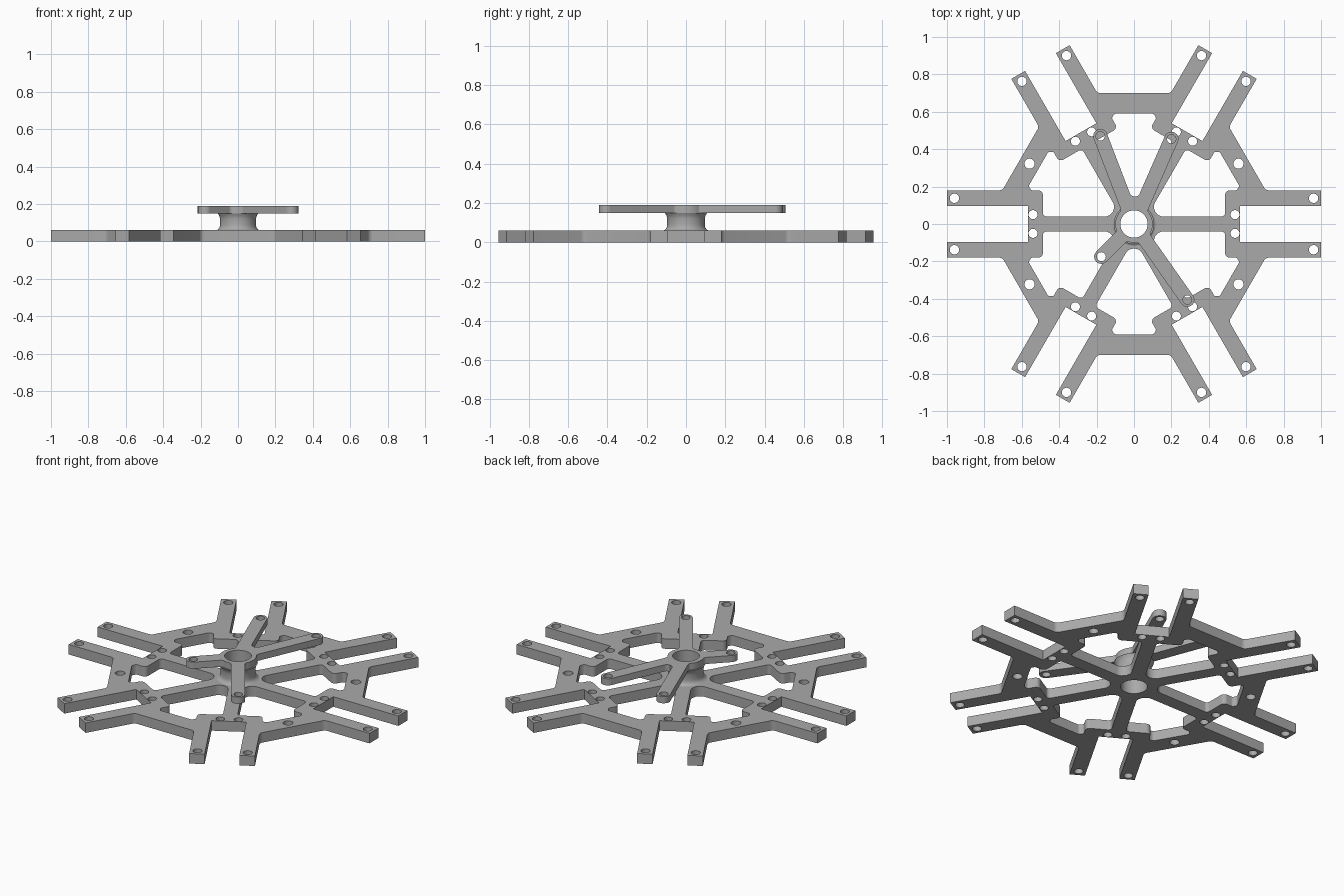
import bpy, bmesh, math
from mathutils import Vector

if "Cube" in bpy.data.objects:
    bpy.data.objects.remove(bpy.data.objects["Cube"])

grey = bpy.data.materials.new("light_grey")
grey.diffuse_color = (0.4, 0.4, 0.4, 1)
grey.use_nodes = True
grey.node_tree.nodes["Principled BSDF"].inputs["Base Color"].default_value = grey.diffuse_color

PLATE_TOP, HORN_BASE, HORN_TOP = 0.06, 0.15, 0.19
BORE = 0.073


def polar(r, deg):
    a = math.radians(deg)
    return Vector((r * math.cos(a), r * math.sin(a)))


def turn(p, deg):
    a = math.radians(deg)
    c, s = math.cos(a), math.sin(a)
    return Vector((p[0] * c - p[1] * s, p[0] * s + p[1] * c))


def circle(center, r, n=28):
    return [Vector(center) + polar(r, 360 * i / n) for i in range(n)]


def rounded(corners, steps=6):
    """Round every (point, radius) corner of a closed outline."""
    out = []
    for i, (p, r) in enumerate(corners):
        p = Vector(p)
        if r == 0:
            out.append(p)
            continue
        a = Vector(corners[i - 1][0]) - p
        b = Vector(corners[(i + 1) % len(corners)][0]) - p
        half = a.angle(b) / 2
        t = min(r / math.tan(half), 0.48 * min(a.length, b.length))
        r = t * math.tan(half)
        a.normalize()
        b.normalize()
        c = p + (a + b).normalized() * (r / math.sin(half))
        va, vb = p + a * t - c, p + b * t - c
        for k in range(steps + 1):
            f = k / steps
            out.append(c + (va * (1 - f) + vb * f).normalized() * r)
    return out


def finish(ob):
    ob.data.materials.clear()
    ob.data.materials.append(grey)
    bpy.ops.object.select_all(action='DESELECT')
    bpy.context.view_layer.objects.active = ob
    ob.select_set(True)
    bpy.ops.object.shade_smooth_by_angle(angle=math.radians(32))


def slab(name, loops, z0, z1):
    """Extrude an outline with holes between two heights."""
    cu = bpy.data.curves.new(name, 'CURVE')
    cu.dimensions = '2D'
    cu.fill_mode = 'BOTH'
    cu.extrude = (z1 - z0) / 2
    for loop in loops:
        sp = cu.splines.new('POLY')
        sp.points.add(len(loop) - 1)
        for pt, p in zip(sp.points, loop):
            pt.co = (p[0], p[1], 0, 1)
        sp.use_cyclic_u = True
    tmp = bpy.data.objects.new(name + "_curve", cu)
    bpy.context.collection.objects.link(tmp)
    bpy.context.view_layer.update()
    dg = bpy.context.evaluated_depsgraph_get()
    me = bpy.data.meshes.new_from_object(tmp.evaluated_get(dg))
    bpy.data.objects.remove(tmp)
    bm = bmesh.new()
    bm.from_mesh(me)
    bmesh.ops.remove_doubles(bm, verts=bm.verts, dist=1e-5)
    bmesh.ops.translate(bm, verts=bm.verts, vec=(0, 0, (z0 + z1) / 2))
    bmesh.ops.recalc_face_normals(bm, faces=bm.faces)
    bm.to_mesh(me)
    bm.free()
    ob = bpy.data.objects.new(name, me)
    bpy.context.collection.objects.link(ob)
    finish(ob)


# Base frame: six identical sectors, each with a spoke and a pair of prongs
prongs = [((0.704, -0.18), 0.03), ((1, -0.18), 0), ((1, -0.095), 0),
          ((0.567, -0.095), 0), ((0.567, 0.095), 0), ((1, 0.095), 0),
          ((1, 0.18), 0), ((0.704, 0.18), 0.03)]
window_half = [((0.487, 0.04), 0.02), ((0.487, 0.18), 0.025),
               ((0.55, 0.18), 0.015), ((0.563, 0.204), 0.015)]
window = [(polar(0.08, 30), 0.05)] + window_half
for p, r in reversed(window_half):
    window.append((turn((p[0], -p[1]), 60), r))

outline, holes = [], [circle((0, 0), BORE, 48)]
for k in range(6):
    ang = 60 * k
    outline += [(turn(p, ang), r) for p, r in prongs]
    holes.append(rounded([(turn(p, ang), r) for p, r in window]))
    for s in (-1, 1):
        holes.append(circle(turn((0.96, 0.1375 * s), ang), 0.025))
        holes.append(circle(turn((0.54, 0.05 * s), ang), 0.024))
for ang in (30, 150, 210, 330):
    holes.append(circle(polar(0.645, ang), 0.027))
slab("base_frame", [rounded(outline)] + holes, 0, PLATE_TOP)

# Upper horn: four arms of different length around the bore
tips = [Vector(p) for p in ((0.2, 0.455), (-0.18, 0.47), (-0.175, -0.175), (0.285, -0.405))]
W, HUB = 0.038, 0.1
angles = [math.degrees(math.atan2(p.y, p.x)) % 360 for p in tips]
spread = math.degrees(math.asin(W / HUB))
corners = []
for i, (tip, ang) in enumerate(zip(tips, angles)):
    # round arm end
    corners += [(tip + polar(W, ang - 90 + 180 * k / 14), 0) for k in range(15)]
    gap = (angles[(i + 1) % 4] - ang) % 360
    if gap < 50:
        corners.append((polar(W / math.sin(math.radians(gap / 2)), ang + gap / 2), 0.028))
    else:
        n = max(2, round((gap - 2 * spread) / 18))
        for k in range(n + 1):
            a = ang + spread + (gap - 2 * spread) * k / n
            corners.append((polar(HUB, a), 0.025 if k in (0, n) else 0))
slab("horn_arms", [rounded(corners), circle((0, 0), BORE, 48)]
     + [circle(p, 0.024) for p in tips], HORN_BASE, HORN_TOP)

# Hub: hollow flared post between frame and horn
profile = [(BORE, PLATE_TOP), (0.115, PLATE_TOP), (0.104, 0.066), (0.098, 0.076),
           (0.096, 0.09), (0.096, 0.12), (0.099, 0.135), (0.108, HORN_BASE),
           (HUB, HORN_BASE), (HUB, HORN_TOP), (BORE, HORN_TOP)]
N = 48
bm = bmesh.new()
rings = [[bm.verts.new((*polar(r, 360 * i / N), z)) for i in range(N)] for r, z in profile]
for j, ring in enumerate(rings):
    nxt = rings[(j + 1) % len(rings)]
    for i in range(N):
        m = (i + 1) % N
        bm.faces.new((ring[i], ring[m], nxt[m], nxt[i]))
bmesh.ops.recalc_face_normals(bm, faces=bm.faces)
me = bpy.data.meshes.new("hub")
bm.to_mesh(me)
bm.free()
hub = bpy.data.objects.new("hub", me)
bpy.context.collection.objects.link(hub)
finish(hub)
